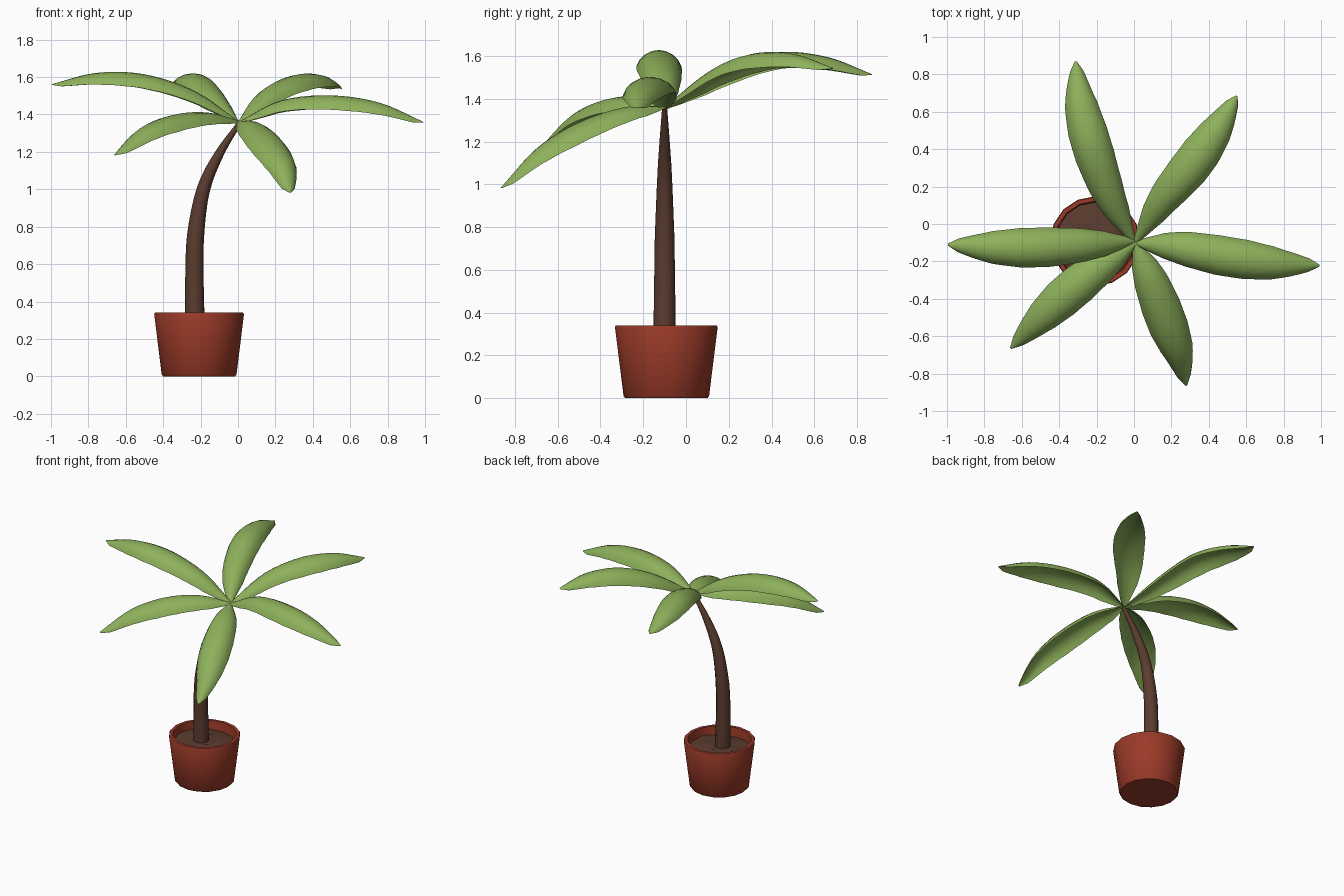
import bpy, bmesh, math, random
from mathutils import Vector

if "Cube" in bpy.data.objects:
    bpy.data.objects.remove(bpy.data.objects["Cube"])

random.seed(4)
POT = Vector((-0.208, -0.092, 0))


def material(name, rgb):
    m = bpy.data.materials.new(name)
    m.diffuse_color = (*rgb, 1)
    m.use_nodes = True
    m.node_tree.nodes["Principled BSDF"].inputs["Base Color"].default_value = m.diffuse_color
    return m


GREEN = material("leaf green", (0.27, 0.44, 0.105))
CLAY = material("clay red", (0.32, 0.042, 0.021))
BROWN = material("bark brown", (0.105, 0.045, 0.029))


def loft(name, rings, mat, closed=True, cap_start=True, cap_end=True, angle=50):
    """Skin a list of equal-length point rings."""
    bm = bmesh.new()
    vr = [[bm.verts.new(p) for p in r] for r in rings]
    n = len(vr[0])
    for a, b in zip(vr, vr[1:]):
        for i in range(n if closed else n - 1):
            j = (i + 1) % n
            bm.faces.new((a[i], a[j], b[j], b[i]))
    if cap_start:
        bm.faces.new(vr[0][::-1])
    if cap_end:
        bm.faces.new(vr[-1])
    bmesh.ops.recalc_face_normals(bm, faces=bm.faces)
    me = bpy.data.meshes.new(name)
    bm.to_mesh(me)
    bm.free()
    ob = bpy.data.objects.new(name, me)
    bpy.context.collection.objects.link(ob)
    me.materials.append(mat)
    bpy.ops.object.select_all(action='DESELECT')
    ob.select_set(True)
    bpy.context.view_layer.objects.active = ob
    bpy.ops.object.shade_smooth_by_angle(angle=math.radians(angle))
    return ob


def spline(pts, n):
    """Catmull-Rom samples through the points."""
    p = [Vector(q) for q in pts]
    p = [2 * p[0] - p[1]] + p + [2 * p[-1] - p[-2]]
    out = []
    for k in range(n + 1):
        u = k / n * (len(p) - 3)
        i = min(int(u), len(p) - 4)
        t = u - i
        a, b, c, d = p[i:i + 4]
        out.append(0.5 * (2 * b + (c - a) * t + (2 * a - 5 * b + 4 * c - d) * t * t
                          + (3 * b - a - 3 * c + d) * t ** 3))
    return out


def lerp_table(tab, t):
    for (a, x), (b, y) in zip(tab, tab[1:]):
        if t <= b:
            return x + (y - x) * (t - a) / (b - a)
    return tab[-1][1]


def circle(c, r, n, ax=Vector((1, 0, 0)), ay=Vector((0, 1, 0))):
    return [c + ax * r * math.cos(2 * math.pi * i / n) + ay * r * math.sin(2 * math.pi * i / n)
            for i in range(n)]


# Pot: tapered, open top with a thin rim
profile = [(0.192, 0), (0.2, 0.01), (0.24, 0.332), (0.236, 0.34), (0.214, 0.34), (0.205, 0.25)]
loft("pot", [circle(POT + Vector((0, 0, z)), r, 16) for r, z in profile], CLAY, angle=40)

# Soil: slightly lumpy disc
soil = []
for r, z in ((0.21, 0.28), (0.15, 0.29), (0.08, 0.295)):
    ring = circle(POT + Vector((0, 0, z)), r, 16)
    soil.append([p + Vector((0, 0, random.uniform(-0.009, 0.009))) for p in ring])
loft("soil", soil, BROWN, cap_start=False)

# Trunk: curved and tapering
path = spline([(-0.23, -0.1, 0.26), (-0.233, -0.1, 0.5), (-0.227, -0.1, 0.75),
               (-0.185, -0.1, 1.0), (-0.1, -0.1, 1.19), (0.008, -0.1, 1.355)], 20)
rings = []
for i, c in enumerate(path):
    tan = (path[min(i + 1, 20)] - path[max(i - 1, 0)]).normalized()
    ay = Vector((0, 1, 0))
    r = lerp_table([(0, 0.053), (0.4, 0.046), (0.7, 0.031), (1, 0.012)], i / 20)
    rings.append(circle(c, r, 12, ay.cross(tan), ay))
loft("trunk", rings, BROWN)

# Leaves: arched blades swept along their crest lines
WIDTH = [(0, 0.012), (0.07, 0.04), (0.15, 0.068), (0.28, 0.092), (0.45, 0.106), (0.6, 0.105),
         (0.75, 0.088), (0.87, 0.061), (0.95, 0.036), (0.985, 0.018), (1, 0.006)]


def leaf(name, pts):
    n = 20
    crest = spline(pts, n)
    rings = []
    for i, c in enumerate(crest):
        tan = (crest[min(i + 1, n)] - crest[max(i - 1, 0)]).normalized()
        side = tan.cross(Vector((0, 0, 1))).normalized()
        up = side.cross(tan)
        w = lerp_table(WIDTH, i / n)
        thick = min(0.02, w * 0.3)
        top, under = [], []
        for k in range(-4, 5):
            s = math.sin(math.radians(75) * k / 4) / math.sin(math.radians(75))
            d = (1 - math.cos(math.radians(75) * k / 4)) / (1 - math.cos(math.radians(75)))
            top.append(c + side * w * s - up * 0.72 * w * d)
            if abs(k) < 4:
                under.append(c + side * w * s * 0.97 - up * (0.72 * w * d + thick * (1 - d * 0.7)))
        rings.append(top + under[::-1])
    loft(name, rings, GREEN, angle=60)


leaf("leaf_left", [(0.01, -0.09, 1.36), (-0.23, -0.11, 1.525), (-0.5, -0.125, 1.615),
                   (-0.76, -0.125, 1.622), (-0.995, -0.11, 1.562)])
leaf("leaf_back_left", [(0, -0.1, 1.36), (-0.125, 0.14, 1.52), (-0.22, 0.4, 1.615),
                        (-0.285, 0.65, 1.598), (-0.312, 0.87, 1.515)])
leaf("leaf_back_right", [(0.005, -0.1, 1.36), (0.15, 0.12, 1.53), (0.305, 0.31, 1.61),
                         (0.44, 0.5, 1.61), (0.55, 0.685, 1.545)])
leaf("leaf_right", [(0.005, -0.1, 1.36), (0.23, -0.125, 1.475), (0.5, -0.175, 1.502),
                    (0.76, -0.21, 1.462), (0.992, -0.222, 1.36)])
leaf("leaf_front", [(0.005, -0.1, 1.365), (0.085, -0.29, 1.36), (0.17, -0.51, 1.285),
                    (0.24, -0.7, 1.165), (0.28, -0.865, 0.985)])
leaf("leaf_front_left", [(0.01, -0.1, 1.365), (-0.16, -0.215, 1.41), (-0.335, -0.355, 1.4),
                         (-0.505, -0.51, 1.33), (-0.66, -0.665, 1.185)])
